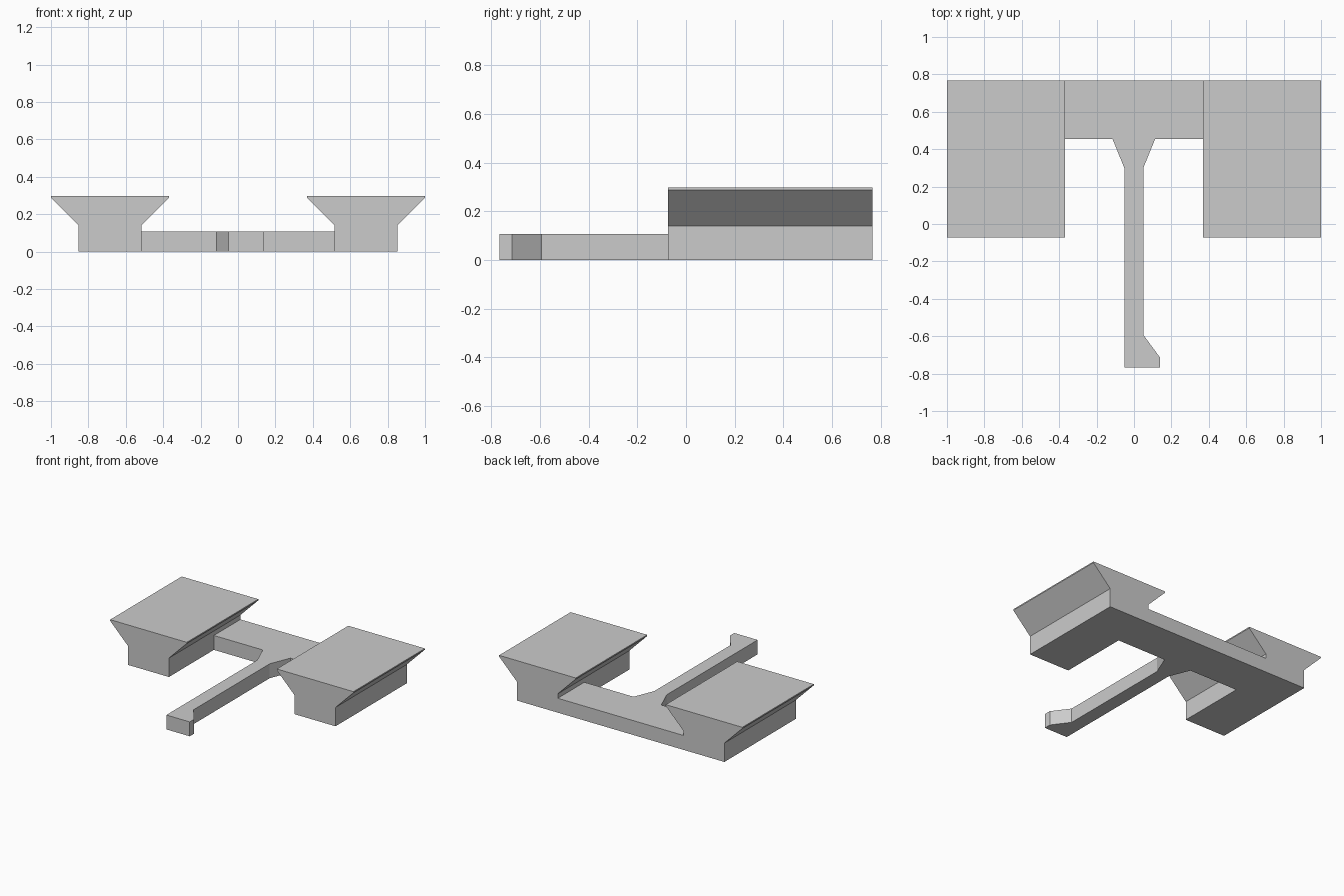
import bpy
import bmesh

cube = bpy.data.objects.get("Cube")
if cube:
    bpy.data.objects.remove(cube, do_unlink=True)

grey = bpy.data.materials.new("plain grey")
grey.use_nodes = True
colour = (0.6, 0.6, 0.6, 1)
grey.diffuse_color = colour
grey.node_tree.nodes["Principled BSDF"].inputs["Base Color"].default_value = colour


def extrude_profile(name, points, offset):
    """Extrude a closed outline of 3D points along the offset."""
    bm = bmesh.new()
    face = bm.faces.new([bm.verts.new(p) for p in points])
    result = bmesh.ops.extrude_face_region(bm, geom=[face], use_keep_orig=True)
    moved = [v for v in result["geom"] if isinstance(v, bmesh.types.BMVert)]
    bmesh.ops.translate(bm, verts=moved, vec=offset)
    bmesh.ops.recalc_face_normals(bm, faces=bm.faces)
    mesh = bpy.data.meshes.new(name)
    bm.to_mesh(mesh)
    bm.free()
    mesh.materials.append(grey)
    obj = bpy.data.objects.new(name, mesh)
    bpy.context.collection.objects.link(obj)
    return obj


FRONT, BACK, SIDE_FRONT = -0.767, 0.767, -0.073
CENTRE, FOOT_IN, FOOT_OUT = 0.685, 0.517, 0.853

# Flared side blocks: narrow foot, sloped flanks, thin lip under the flat top
half = [(FOOT_OUT - CENTRE, 0), (FOOT_OUT - CENTRE, 0.14),
        (0.315, 0.288), (0.315, 0.297)]
section = half + [(-x, z) for x, z in reversed(half)]
for name, side in (("left_block", 1), ("right_block", -1)):
    outline = [(side * CENTRE + x, SIDE_FRONT, z) for x, z in section]
    extrude_profile(name, outline, (0, BACK - SIDE_FRONT, 0))

# Rear bridge with a tapered stem and a hooked front end
plan = [(-FOOT_IN, BACK), (-FOOT_IN, 0.455), (-0.115, 0.455), (-0.052, 0.3),
        (-0.052, FRONT), (0.14, FRONT), (0.14, -0.715), (0.05, -0.593),
        (0.05, 0.3), (0.113, 0.455), (FOOT_IN, 0.455), (FOOT_IN, BACK)]
extrude_profile("bridge_and_stem", [(x, y, 0) for x, y in plan], (0, 0, 0.107))
